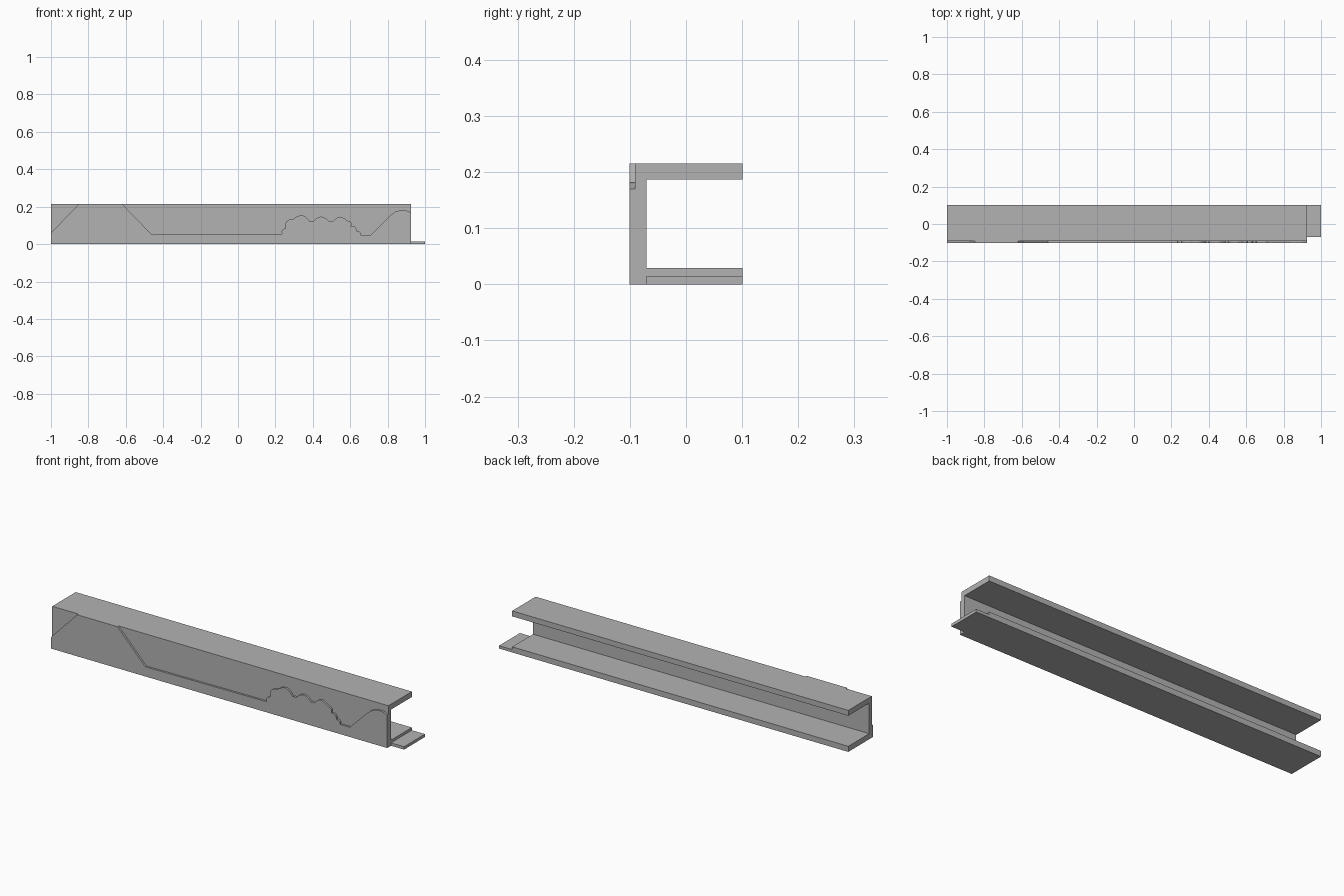
import bpy
import bmesh
from math import sin, pi
from mathutils import Vector

cube = bpy.data.objects.get("Cube")
if cube:
    bpy.data.objects.remove(cube, do_unlink=True)

grey = bpy.data.materials.new("plain grey")
grey.use_nodes = True
GREY = (0.45, 0.45, 0.45, 1)
grey.diffuse_color = GREY
grey.node_tree.nodes["Principled BSDF"].inputs["Base Color"].default_value = GREY

LEFT, RIGHT, TAB_END = -1.0, 0.925, 1.0
FRONT, RECESS, INNER, BACK = -0.101, -0.091, -0.07, 0.101
TOP, UPPER, LOWER, TAB_TOP = 0.215, 0.187, 0.029, 0.015


def prism(name, points, direction):
    """Extrude a closed outline along a direction."""
    bm = bmesh.new()
    face = bm.faces.new([bm.verts.new(p) for p in points])
    out = bmesh.ops.extrude_face_region(bm, geom=[face], use_keep_orig=True)
    verts = [v for v in out["geom"] if isinstance(v, bmesh.types.BMVert)]
    bmesh.ops.translate(bm, verts=verts, vec=direction)
    bmesh.ops.recalc_face_normals(bm, faces=bm.faces)
    mesh = bpy.data.meshes.new(name)
    bm.to_mesh(mesh)
    bm.free()
    mesh.materials.append(grey)
    obj = bpy.data.objects.new(name, mesh)
    bpy.context.collection.objects.link(obj)
    return obj


def scallops(cusps, bulge=0.3, steps=6):
    """Join cusps with outward bulging arcs."""
    path = []
    for a, b in zip(cusps, cusps[1:]):
        a, b = Vector(a), Vector(b)
        d = b - a
        normal = Vector((-d.y, d.x))
        for i in range(steps):
            t = i / steps
            path.append(tuple(a + d * t + normal * bulge * sin(pi * t)))
    return path + [cusps[-1]]


# Channel open to the back
channel = [(RECESS, 0), (BACK, 0), (BACK, LOWER), (INNER, LOWER),
           (INNER, UPPER), (BACK, UPPER), (BACK, TOP), (RECESS, TOP)]
prism("channel", [(LEFT, y, z) for y, z in channel], (RIGHT - LEFT, 0, 0))

# Thin tab on the end of the lower flange
tab = [(INNER, 0), (BACK, 0), (BACK, TAB_TOP), (INNER, TAB_TOP)]
prism("end_tab", [(RIGHT, y, z) for y, z in tab], (TAB_END - RIGHT, 0, 0))

# Raised landscape on the front: mountain, plain, trees and hill
mountain = [(LEFT, 0.06), (-0.85, TOP), (-0.62, TOP), (-0.46, 0.05)]
trees = scallops([(0.235, 0.055), (0.255, 0.085), (0.295, 0.135), (0.385, 0.12),
                  (0.40, 0.12), (0.49, 0.12), (0.505, 0.12), (0.585, 0.125),
                  (0.605, 0.095), (0.635, 0.07), (0.655, 0.05)])
hill = [(0.71, 0.05), (0.81, 0.15), (0.84, 0.173), (0.87, 0.182),
        (0.90, 0.18), (RIGHT, 0.17)]
outline = [(LEFT, 0)] + mountain + trees + hill + [(RIGHT, 0)]
prism("landscape_relief", [(x, FRONT, z) for x, z in outline],
      (0, RECESS - FRONT, 0))
